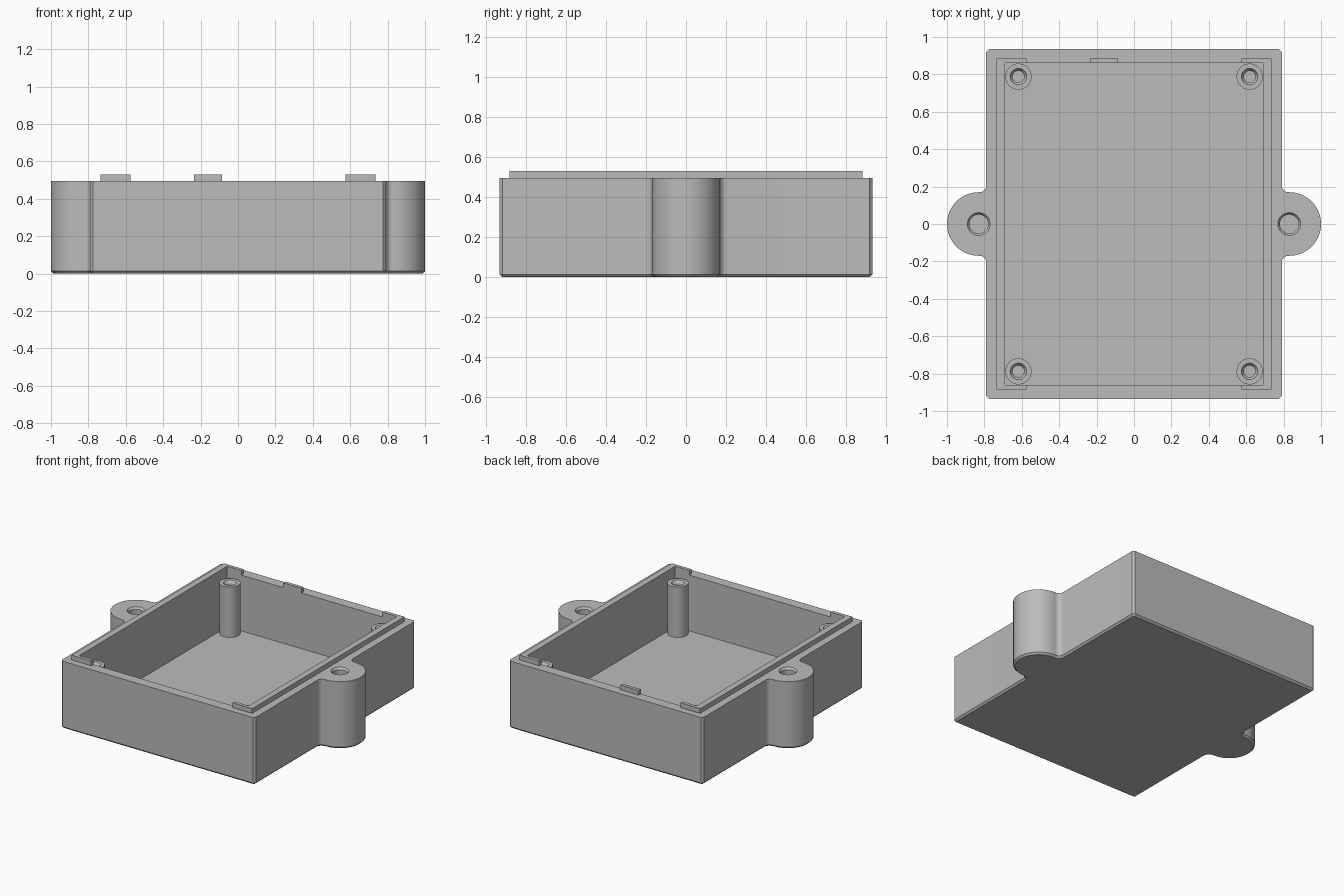
import bpy, bmesh
from math import sin, cos, pi, radians

cube = bpy.data.objects.get("Cube")
if cube:
    bpy.data.objects.remove(cube, do_unlink=True)

# Main dimensions
HALF_X, HALF_Y, TOP = 0.79, 0.935, 0.495
IN_X, IN_Y, FLOOR = 0.69, 0.86, 0.085
LIP_X, LIP_Y, LIP_TOP = 0.735, 0.885, 0.53
EAR_X, EAR_R, FILLET = 0.83, 0.17, 0.035
CHAMFER = 0.015

grey = bpy.data.materials.new("plain grey")
grey.use_nodes = True
colour = (0.5, 0.5, 0.5, 1)
grey.diffuse_color = colour
grey.node_tree.nodes["Principled BSDF"].inputs["Base Color"].default_value = colour


def finish(name, bm):
    bmesh.ops.recalc_face_normals(bm, faces=bm.faces)
    mesh = bpy.data.meshes.new(name)
    bm.to_mesh(mesh)
    bm.free()
    obj = bpy.data.objects.new(name, mesh)
    bpy.context.collection.objects.link(obj)
    mesh.materials.append(grey)
    return obj


def smooth(obj):
    bpy.ops.object.select_all(action='DESELECT')
    obj.select_set(True)
    bpy.context.view_layer.objects.active = obj
    bpy.ops.object.shade_smooth_by_angle(angle=radians(30))


def prism(name, points, z0, z1, chamfer=0):
    bm = bmesh.new()
    base = bm.faces.new([bm.verts.new((x, y, z0)) for x, y in points])
    out = bmesh.ops.extrude_face_region(bm, geom=[base], use_keep_orig=True)
    top = [v for v in out["geom"] if isinstance(v, bmesh.types.BMVert)]
    bmesh.ops.translate(bm, verts=top, vec=(0, 0, z1 - z0))
    if chamfer:
        bmesh.ops.recalc_face_normals(bm, faces=bm.faces)
        edges = [e for e in bm.edges if all(abs(v.co.z - z0) < 1e-6 for v in e.verts)]
        bmesh.ops.bevel(bm, geom=edges, offset=chamfer, segments=1, affect='EDGES')
    return finish(name, bm)


def block(name, x0, x1, y0, y1, z0, z1):
    return prism(name, [(x0, y0), (x1, y0), (x1, y1), (x0, y1)], z0, z1)


def lathe(name, profile, x, y, steps=40):
    bm = bmesh.new()
    verts = [bm.verts.new((r, 0, z)) for r, z in profile]
    edges = [bm.edges.new(pair) for pair in zip(verts, verts[1:])]
    bmesh.ops.spin(bm, geom=verts + edges, cent=(0, 0, 0), axis=(0, 0, 1),
                   angle=2 * pi, steps=steps)
    bmesh.ops.remove_doubles(bm, verts=bm.verts, dist=1e-4)
    bmesh.ops.translate(bm, verts=bm.verts, vec=(x, y, 0))
    return finish(name, bm)


def arc(cx, cy, r, start, end, n):
    angles = [radians(start + (end - start) * i / n) for i in range(n + 1)]
    return [(cx + r * cos(a), cy + r * sin(a)) for a in angles]


def cut(target, cutter):
    cutter.hide_render = True
    mod = target.modifiers.new("cut", 'BOOLEAN')
    mod.operation, mod.solver, mod.object = 'DIFFERENCE', 'EXACT', cutter
    bpy.context.view_layer.objects.active = target
    bpy.ops.object.modifier_apply(modifier=mod.name)
    bpy.data.objects.remove(cutter, do_unlink=True)


# Case shell: chamfered rectangle with a filleted round ear on each side
fx, fy = HALF_X + FILLET, EAR_R + FILLET
half = [(HALF_X - CHAMFER, -HALF_Y), (HALF_X, CHAMFER - HALF_Y)]
half += arc(fx, -fy, FILLET, 180, 90, 6)
half += arc(EAR_X, 0, EAR_R, -90, 90, 32)
half += arc(fx, fy, FILLET, 270, 180, 6)
half += [(HALF_X, HALF_Y - CHAMFER), (HALF_X - CHAMFER, HALF_Y)]
shell = prism("case_shell", half + [(-x, -y) for x, y in half], 0, TOP, 0.013)

# Hollow interior and blind screw holes in the ears
cut(shell, block("cavity_cutter", -IN_X, IN_X, -IN_Y, IN_Y, FLOOR, 1))
for side in (-1, 1):
    hole = [(0, 0.1), (0.05, 0.1), (0.05, TOP - 0.015), (0.061, TOP),
            (0.061, 0.6), (0, 0.6)]
    cut(shell, lathe("ear_hole_cutter", hole, side * EAR_X, 0))
smooth(shell)

# Raised rails along both sides, turning in at the corners
for side, label in ((-1, "right"), (1, "left")):
    rail = [(LIP_X, -LIP_Y), (LIP_X, LIP_Y), (0.575, LIP_Y), (0.575, IN_Y),
            (IN_X, IN_Y), (IN_X, -IN_Y), (0.575, -IN_Y), (0.575, -LIP_Y)]
    prism(label + "_rail", [(side * x, y) for x, y in rail], TOP, LIP_TOP)

# Single locating tab on the back wall
block("back_tab", -0.235, -0.085, IN_Y, LIP_Y, TOP, LIP_TOP)

# Screw posts in the inner corners, with tapered mouths
POST_TOP = 0.455
post = [(0.07, FLOOR), (0.07, POST_TOP), (0.044, POST_TOP),
        (0.031, POST_TOP - 0.02), (0.031, 0.15), (0, 0.15)]
for sx, side in ((-1, "right"), (1, "left")):
    for sy, end in ((-1, "front"), (1, "back")):
        smooth(lathe(f"{end}_{side}_post", post, sx * 0.618, sy * 0.788))
